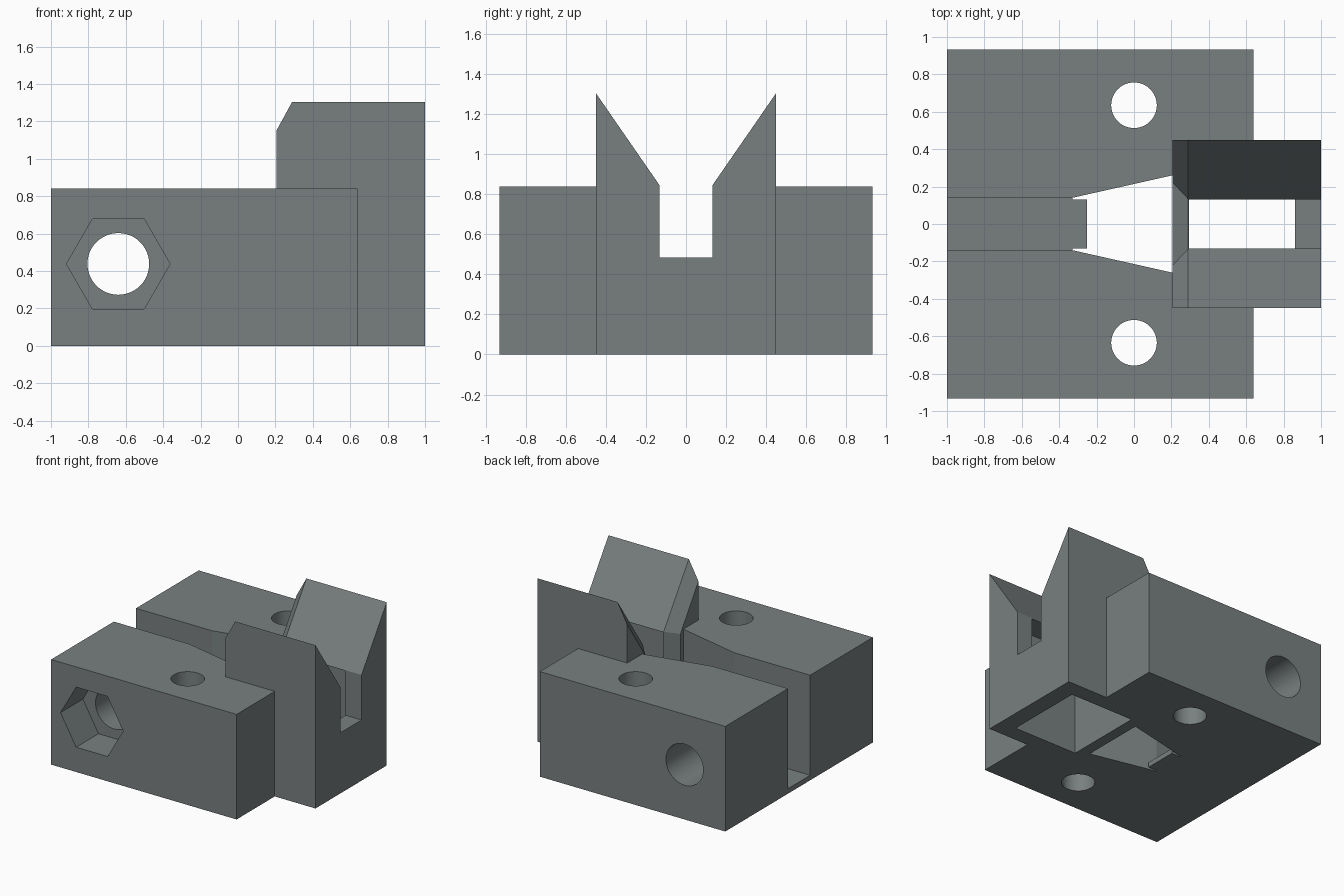
import bpy, bmesh, math

if "Cube" in bpy.data.objects:
    bpy.data.objects.remove(bpy.data.objects["Cube"])

steel = bpy.data.materials.new("slate_grey")
steel.diffuse_color = (0.19, 0.215, 0.215, 1)
steel.use_nodes = True
steel.node_tree.nodes["Principled BSDF"].inputs["Base Color"].default_value = steel.diffuse_color


def finish(name, bm):
    bmesh.ops.recalc_face_normals(bm, faces=bm.faces)
    mesh = bpy.data.meshes.new(name)
    bm.to_mesh(mesh)
    bm.free()
    mesh.materials.append(steel)
    ob = bpy.data.objects.new(name, mesh)
    bpy.context.collection.objects.link(ob)
    return ob


def loft(name, rings):
    """Skin matching rings and cap both ends."""
    bm = bmesh.new()
    rows = [[bm.verts.new(p) for p in ring] for ring in rings]
    n = len(rows[0])
    for a, b in zip(rows, rows[1:]):
        for i in range(n):
            j = (i + 1) % n
            bm.faces.new((a[i], a[j], b[j], b[i]))
    bm.faces.new(rows[0][::-1])
    bm.faces.new(rows[-1])
    return finish(name, bm)


def prism(name, pts, lo, hi, axis="z"):
    place = {"z": lambda a, b, t: (a, b, t), "y": lambda a, b, t: (a, t, b)}[axis]
    return loft(name, [[place(a, b, t) for a, b in pts] for t in (lo, hi)])


def ngon(cx, cy, r, n):
    return [(cx + r * math.cos(math.tau * i / n), cy + r * math.sin(math.tau * i / n))
            for i in range(n)]


def combine(target, other, operation):
    mod = target.modifiers.new(operation, "BOOLEAN")
    mod.operation, mod.solver, mod.object = operation, "EXACT", other
    bpy.context.view_layer.objects.active = target
    bpy.ops.object.modifier_apply(modifier=mod.name)
    bpy.data.objects.remove(other)


# jaw block: V-notched profile, with the notch edge chamfered at the inner end
def notch(x, half, floor, shoulder, peak):
    right = [(0.45, 0), (0.45, peak), (half, shoulder), (half, floor)]
    left = [(-y, z) for y, z in reversed(right)]
    return [(x, y, z) for y, z in right + left]


full = (0.132, 0.485, 0.845, 1.305)
body = loft("clamp_body", [notch(0.205, 0.222, 0.395, 0.816, 1.15),
                           notch(0.29, *full), notch(1.0, *full)])

# side halves with the flared gap between them, reaching into the jaw block
half_plan = [(-1, 0.14), (-0.33, 0.14), (0.205, 0.26), (0.25, 0.3), (0.25, 0.4),
             (0.64, 0.4), (0.64, 0.932), (-1, 0.932)]
for side in (1, -1):
    half = prism("side_half", [(x, side * y) for x, y in half_plan], 0, 0.84)
    combine(body, half, "UNION")

# thin floor joining the halves, ending in a short tongue
tongue = [(-1, 0.17), (-0.33, 0.17), (-0.33, 0.132), (-0.25, 0.132)]
tongue += [(x, -y) for x, y in reversed(tongue)]
combine(body, prism("floor_tongue", tongue, 0, 0.04), "UNION")

# pocket under the jaws
pocket = [(0.293, -0.32), (0.86, -0.32), (0.86, 0.32), (0.293, 0.32)]
combine(body, prism("jaw_pocket", pocket, -0.1, 0.84), "DIFFERENCE")

# cross bolt bore with hexagonal nut recess
combine(body, prism("bolt_bore", ngon(-0.64, 0.438, 0.165, 48), -1.2, 1.2, "y"), "DIFFERENCE")
combine(body, prism("nut_recess", ngon(-0.64, 0.438, 0.277, 6), -1.2, -0.65, "y"), "DIFFERENCE")

# vertical mounting holes
for y in (-0.635, 0.635):
    combine(body, prism("mounting_hole", ngon(0, y, 0.122, 48), -0.2, 1.1), "DIFFERENCE")

# smooth only the bores
bpy.ops.object.select_all(action="DESELECT")
body.select_set(True)
bpy.context.view_layer.objects.active = body
bpy.ops.object.shade_smooth_by_angle(angle=math.radians(10))
